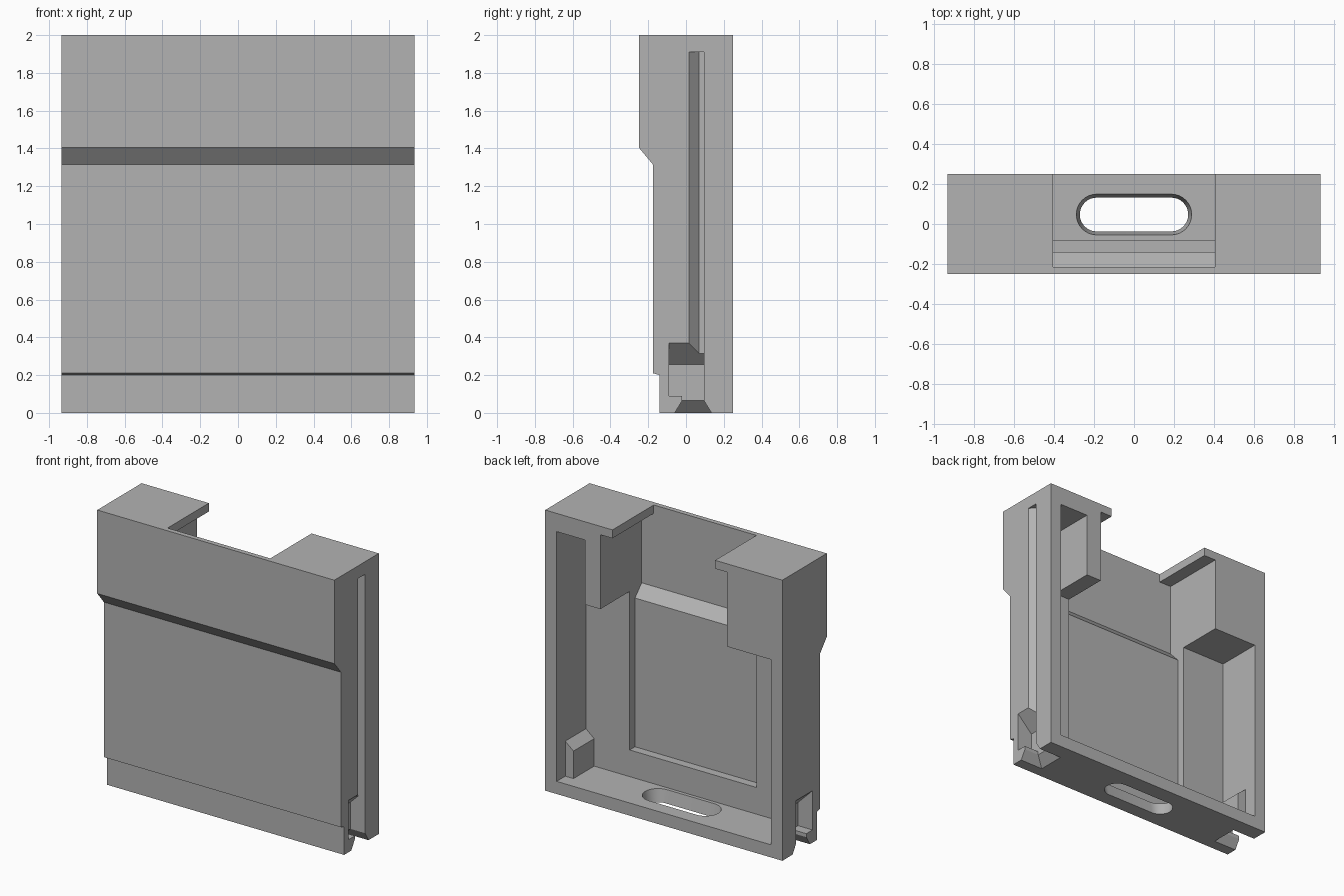
import bpy, bmesh, math
from mathutils import Vector

cube = bpy.data.objects.get("Cube")
if cube:
    bpy.data.objects.remove(cube, do_unlink=True)

grey = bpy.data.materials.new("light_grey")
grey.use_nodes = True
colour = (0.45, 0.45, 0.45, 1)
grey.diffuse_color = colour
grey.node_tree.nodes["Principled BSDF"].inputs["Base Color"].default_value = colour


def solid(name, points, mirror=False):
    """Convex solid or list of closed rings, optionally copied to the other side."""
    bm = bmesh.new()
    points(bm)
    if mirror:
        copy = bmesh.ops.duplicate(bm, geom=bm.verts[:] + bm.edges[:] + bm.faces[:])
        for v in copy["geom"]:
            if isinstance(v, bmesh.types.BMVert):
                v.co.x = -v.co.x
    bmesh.ops.recalc_face_normals(bm, faces=bm.faces)
    mesh = bpy.data.meshes.new(name)
    bm.to_mesh(mesh)
    bm.free()
    mesh.materials.append(grey)
    obj = bpy.data.objects.new(name, mesh)
    bpy.context.collection.objects.link(obj)
    return obj


def prism(name, axis, profile, lo, hi, mirror=False):
    """Extrude a profile of the two remaining axes along the given axis."""
    def fill(bm):
        def place(a, b):
            co = [a, b]
            co.insert("xyz".index(axis), lo)
            return bm.verts.new(co)
        face = bm.faces.new([place(a, b) for a, b in profile])
        step = Vector([hi - lo if c == axis else 0 for c in "xyz"])
        new = bmesh.ops.extrude_face_region(bm, geom=[face])["geom"]
        bmesh.ops.translate(bm, vec=step,
                            verts=[v for v in new if isinstance(v, bmesh.types.BMVert)])
    return solid(name, fill, mirror)


def hull(name, points, mirror=False):
    def fill(bm):
        verts = [bm.verts.new(p) for p in points]
        bmesh.ops.convex_hull(bm, input=verts)
        bmesh.ops.dissolve_limit(bm, angle_limit=0.01, verts=bm.verts, edges=bm.edges)
    return solid(name, fill, mirror)


def rect(a0, a1, b0, b1):
    return [(a0, b0), (a1, b0), (a1, b1), (a0, b1)]


def combine(tool, operation="DIFFERENCE"):
    tool.hide_render = True
    mod = housing.modifiers.new(tool.name, "BOOLEAN")
    mod.operation, mod.solver, mod.object = operation, "EXACT", tool
    bpy.context.view_layer.objects.active = housing
    bpy.ops.object.modifier_apply(modifier=mod.name)
    bpy.data.objects.remove(tool, do_unlink=True)


# Housing with a stepped front
housing = prism("housing", "x", [(-0.14, 0), (0.25, 0), (0.25, 2), (-0.25, 2), (-0.25, 1.405),
                                 (-0.175, 1.315), (-0.175, 0.21), (-0.14, 0.2)], -0.935, 0.935)

# Open back, with pockets outside the two hanging struts
combine(prism("back_cavity", "y", rect(-0.845, 0.845, 0.09, 1.41), -0.08, 0.3))
combine(prism("upper_pockets", "y", rect(0.62, 0.845, 1.41, 1.87), -0.215, 0.3, True))

# Recessed centre panel and flanged top opening
combine(prism("centre_recess", "x", [(-0.14, 0.28), (0.3, 0.28), (0.3, 1.94), (-0.215, 1.94),
                                     (-0.215, 1.42), (-0.14, 1.34)], -0.5, 0.5))
combine(prism("top_opening", "z", rect(-0.405, 0.405, -0.215, 0.3), 1.9, 2.1))

# Inner corner blocks that surround the side sockets
combine(prism("corner_blocks", "y", [(0.86, 0.05), (0.78, 0.05), (0.78, 0.286), (0.86, 0.352)],
              -0.1, 0.153, True), "UNION")

# Side sockets, guide grooves and flared bottom entries
combine(prism("side_sockets", "y", [(1, 0.09), (0.82, 0.09), (0.82, 0.255), (1, 0.435)],
              -0.09, 0.095, True))
combine(prism("guide_grooves", "z", [(1, -0.05), (0.88, 0.07), (0.88, 0.095), (1, 0.095)],
              0.2, 1.91, True))
combine(prism("bottom_channels", "z", rect(0.82, 1, -0.02, 0.095), -0.1, 0.15, True))
flare = []
for x, y0, y1, z in ((0.82, -0.02, 0.095, 0.065), (0.69, -0.1, 0.175, -0.065)):
    flare += [(a, b, z) for a, b in rect(x, 1.05, y0, y1)]
combine(hull("flared_entries", flare, True))

# Tapered rounded slot through the floor
ring = []
for z, radius in ((-0.05, 0.075), (0.14, 0.112)):
    for i in range(34):
        side = 1 if i < 17 else -1
        a = math.pi * ((i % 17) / 16 - 0.5)
        ring.append((side * (0.187 + radius * math.cos(a)), 0.0475 + radius * math.sin(a), z))
combine(hull("floor_slot", ring))

bpy.ops.object.select_all(action="DESELECT")
housing.select_set(True)
bpy.context.view_layer.objects.active = housing
bpy.ops.object.shade_smooth_by_angle(angle=math.radians(25))
